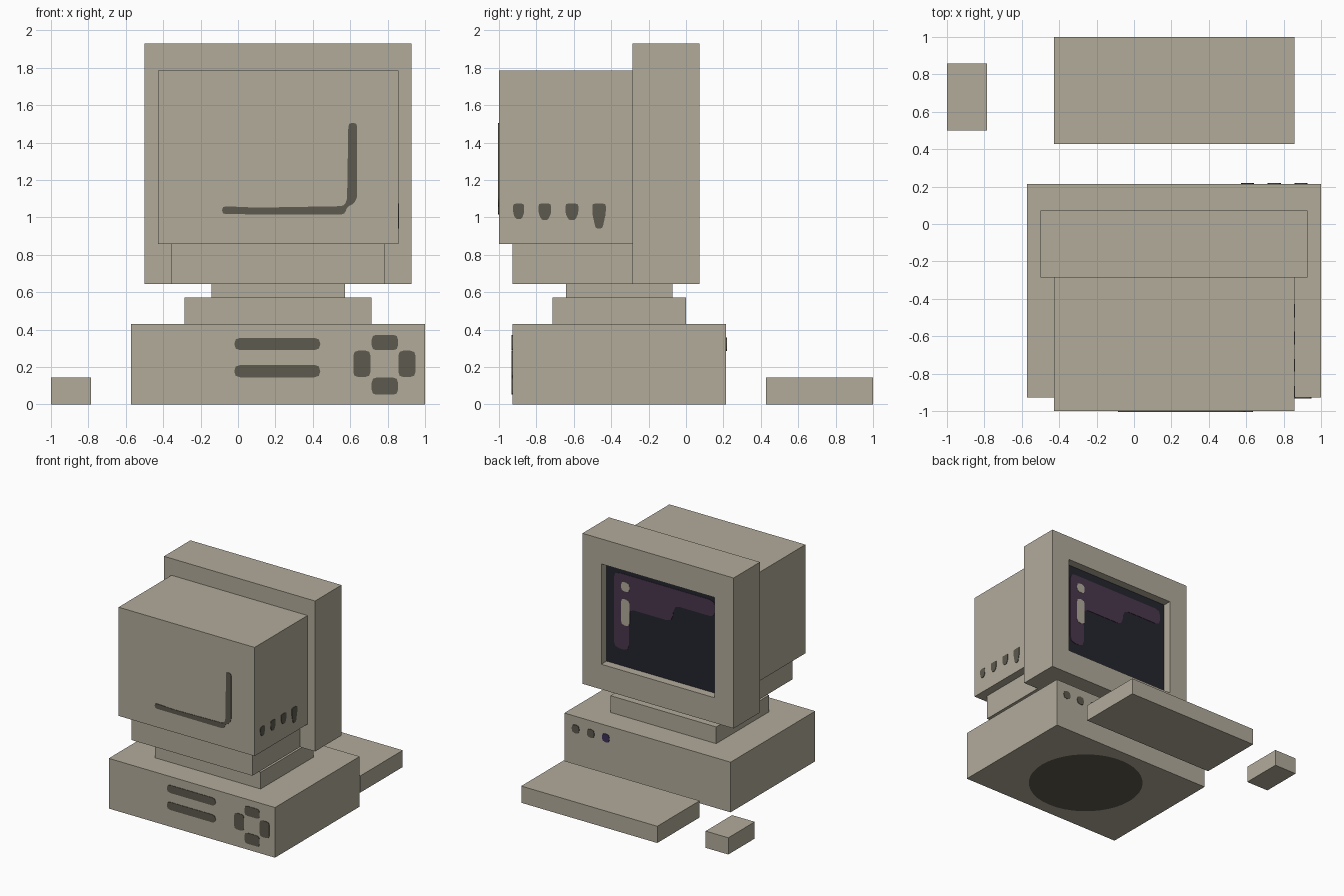
import bpy, bmesh, math
from mathutils import Vector

if "Cube" in bpy.data.objects:
    bpy.data.objects.remove(bpy.data.objects["Cube"])

U = 1 / 14  # the model sits on a grid of 28 cells across two units


def material(name, r, g, b):
    lin = [(c / 255 / 12.92) if c < 11 else ((c / 255 + 0.055) / 1.055) ** 2.4 for c in (r, g, b)]
    m = bpy.data.materials.new(name)
    m.diffuse_color = (*lin, 1)
    m.use_nodes = True
    m.node_tree.nodes["Principled BSDF"].inputs["Base Color"].default_value = m.diffuse_color
    return m


BEIGE = material("beige plastic", 178, 171, 155)
DARK = material("dark grey", 93, 90, 78)
NAVY = material("navy screen", 36, 36, 47)
PURPLE = material("screen purple", 73, 54, 77)
INDIGO = material("indigo light", 62, 50, 88)


def finish(name, bm, *mats):
    bmesh.ops.recalc_face_normals(bm, faces=bm.faces)
    me = bpy.data.meshes.new(name)
    bm.to_mesh(me)
    bm.free()
    for m in mats:
        me.materials.append(m)
    ob = bpy.data.objects.new(name, me)
    bpy.context.collection.objects.link(ob)
    return ob


def box_bm(x, y, z):
    """Box from (min, max) pairs in grid cells."""
    bm = bmesh.new()
    bmesh.ops.create_cube(bm, size=1)
    for v in bm.verts:
        v.co = [(a if c < 0 else b) * U for c, (a, b) in zip(v.co, (x, y, z))]
    return bm


def rounded(pts, r):
    """Cut each corner of a polygon with a small three-point curve."""
    out = []
    for i, p in enumerate(pts):
        p, a, b = Vector(p), Vector(pts[i - 1]), Vector(pts[(i + 1) % len(pts)])
        s = p + (a - p).normalized() * min(r, (a - p).length * 0.49)
        e = p + (b - p).normalized() * min(r, (b - p).length * 0.49)
        out += [s, (s + 2 * p + e) / 4, e]
    return out


def rect(x0, x1, z0, z1):
    return [(x0, z0), (x1, z0), (x1, z1), (x0, z1)]


def plate(name, pts, axis, at, out, mat, r=0.02, height=0.004):
    """Thin painted plate on the plane axis = at, raised towards out (+1 or -1)."""
    bm = bmesh.new()
    layers = []
    for d in (at - out * 0.002, at + out * height):
        layers.append([bm.verts.new((d, a, b) if axis == "x" else (a, d, b)) for a, b in rounded(pts, r)])
    low, top = layers
    bm.faces.new(low)
    bm.faces.new(top)
    for i in range(len(low)):
        bm.faces.new((low[i - 1], low[i], top[i], top[i - 1]))
    return finish(name, bm, mat)


# Plain boxes
for name, x, y, z in (
    ("stand_foot", (-4, 10), (-10, 0), (6, 8)),
    ("stand_neck", (-2, 8), (-9, -1), (8, 9)),
    ("monitor_back", (-6, 12), (-14, -4), (12, 25)),
    ("monitor_underside", (-5, 11), (-13, -4), (9, 12)),
    ("keyboard", (-6, 12), (6, 14), (0, 2)),
    ("mouse", (-14, -11), (7, 12), (0, 2)),
):
    finish(name, box_bm(x, y, z), BEIGE)

# Computer case with a dark disc cut into its bottom face
bm = box_bm((-8, 14), (-13, 3), (0, 6))
bottom = min(bm.faces, key=lambda f: f.calc_center_median().z)
border = list(bottom.edges)
bmesh.ops.delete(bm, geom=[bottom], context="FACES_ONLY")
ring = [bm.verts.new(((3 + 6.5 * math.cos(t)) * U, (-5 + 6.5 * math.sin(t)) * U, 0))
        for t in (math.tau * i / 40 for i in range(40))]
disc = bm.faces.new(ring)
disc.material_index = 1
bmesh.ops.triangle_fill(bm, edges=border + list(disc.edges), use_beauty=True)
finish("computer_case", bm, BEIGE, DARK)

# Monitor bezel with the recessed screen
bm = box_bm((-7, 13), (-4, 1), (9, 27))
bm.faces.ensure_lookup_table()
screen = max(bm.faces, key=lambda f: f.calc_center_median().y)
for depth in (1, 0):
    bmesh.ops.inset_individual(bm, faces=[screen], thickness=0.02)
    for v in screen.verts:
        v.co = ((10.5 if v.co.x > 3 * U else -4.5) * U, depth * U, (24 if v.co.z > 18 * U else 12) * U)
screen.material_index = 1
finish("monitor_bezel", bm, BEIGE, NAVY)

# Screen reflection and highlights
plate("screen_reflection",
      [(0.68, 1.645), (-0.275, 1.645), (-0.275, 1.505), (0.11, 1.505), (0.13, 1.36),
       (0.537, 1.36), (0.537, 1.0), (0.68, 1.0)], "y", 0, 1, PURPLE, 0.05, 0.003)
plate("highlight_dot", rect(0.53, 0.61, 1.5, 1.58), "y", 0, 1, BEIGE, 0.03, 0.006)
plate("highlight_bar", rect(0.53, 0.61, 1.21, 1.435), "y", 0, 1, BEIGE, 0.03, 0.006)

# Status lights on the case
for i, mat in enumerate((DARK, DARK, INDIGO)):
    x = (12.5 - 2 * i) * U
    plate(f"status_light_{i + 1}", rect(x - 0.035, x + 0.035, 0.285, 0.357), "y", 3 * U, 1, mat, 0.03)

# Case vents: two slots and a ring of four pads
for i, z in enumerate((0.145, 0.29)):
    plate(f"case_slot_{i + 1}", rect(-0.02, 0.44, z, z + 0.066), "y", -13 * U, -1, DARK, 0.032)
for i, r in enumerate(((0.715, 0.855, 0.29, 0.372), (0.715, 0.855, 0.052, 0.143),
                       (0.617, 0.708, 0.147, 0.287), (0.858, 0.948, 0.147, 0.287))):
    plate(f"case_pad_{i + 1}", rect(*r), "y", -13 * U, -1, DARK, 0.025)

# Corner groove on the monitor's rear face
plate("rear_groove",
      [(-0.085, 1.017), (0.57, 1.015), (0.585, 1.06), (0.61, 1.065), (0.637, 1.10), (0.637, 1.505),
       (0.59, 1.505), (0.583, 1.09), (0.565, 1.06), (0.1, 1.052), (-0.085, 1.06)],
      "y", -1, -1, DARK, 0.02)

# Small vents along one side of the monitor
for i, (y, w, low) in enumerate(((-0.895, 0.029, 0.99), (-0.755, 0.033, 0.985),
                                 (-0.61, 0.034, 0.985), (-0.465, 0.036, 0.94))):
    plate(f"side_vent_{i + 1}",
          [(y - w, 1.073), (y + w, 1.073), (y + w, 1.02), (y + w * 0.5, low),
           (y - w * 0.5, low), (y - w, 1.02)], "x", 12 * U, 1, DARK, 0.012)
